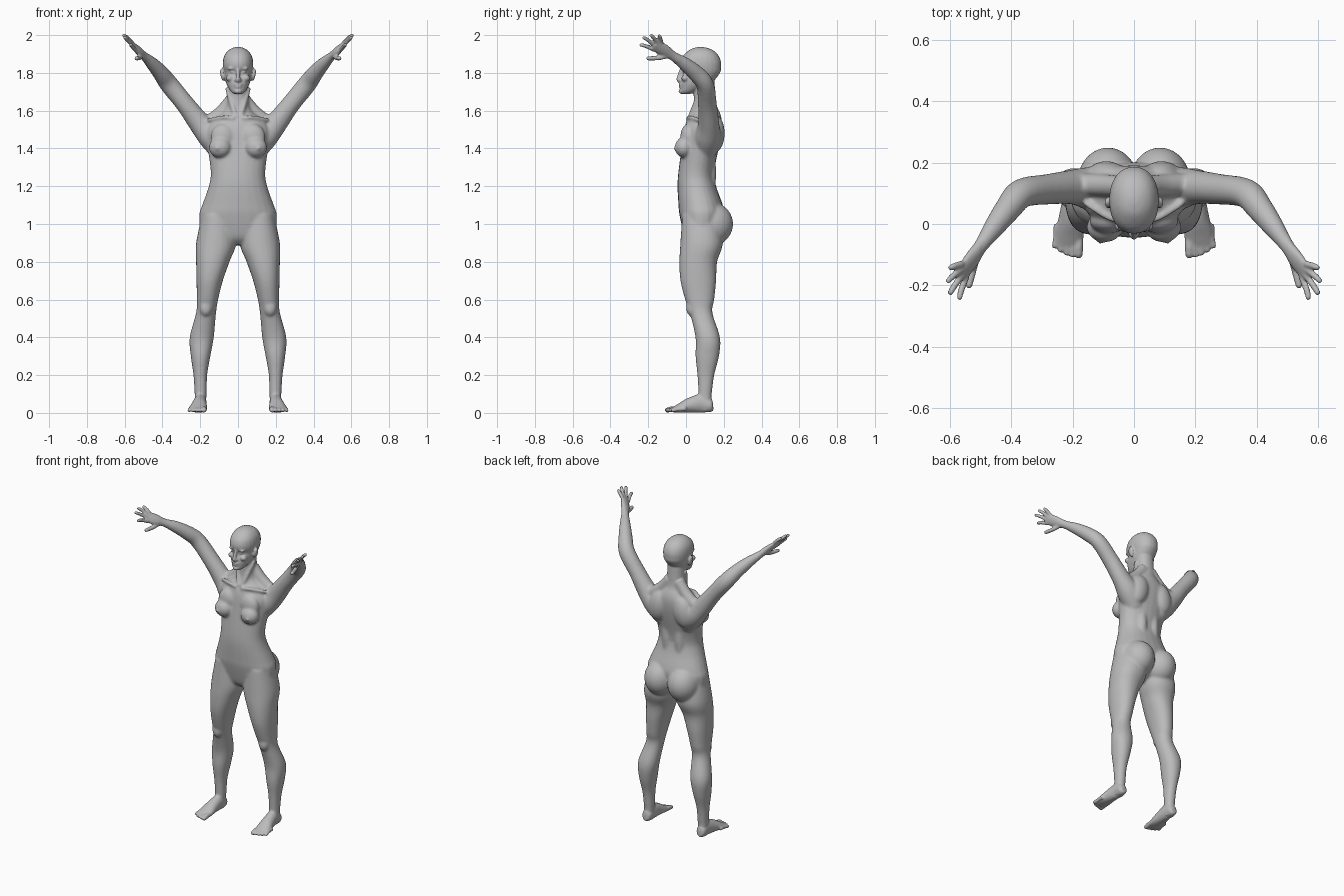
import bpy, bmesh, math
from mathutils import Vector, Matrix

cube = bpy.data.objects.get("Cube")
if cube:
    bpy.data.objects.remove(cube, do_unlink=True)

SIDES = 24
bm = bmesh.new()


def smooth_rows(rows, steps=5):
    """Catmull-Rom interpolation of any rows of numbers."""
    padded = [rows[0], *rows, rows[-1]]
    smooth = []
    for before, start, end, after in zip(padded, padded[1:], padded[2:], padded[3:]):
        for step in range(steps):
            t = step / steps
            row = []
            for a, b, c, d in zip(before, start, end, after):
                cubic = t * (3 * (b - c) + d - a)
                row.append(b + t / 2 * (c - a + t * (2 * a - 5 * b + 4 * c - d + cubic)))
            smooth.append(row)
    return smooth + [list(rows[-1])]


def oval(centre, u, v, power=1):
    """Ring of points; a power below one squares the corners."""
    ring = []
    for i in range(SIDES):
        angle = math.tau * i / SIDES
        c, s = math.cos(angle), math.sin(angle)
        ring.append(centre + u * math.copysign(abs(c) ** power, c)
                    + v * math.copysign(abs(s) ** power, s))
    return ring


def skin(rings, mirror):
    """Bridge rings of points into a closed skin, on one or both sides."""
    for sign in (1, -1) if mirror else (1,):
        loops = [[bm.verts.new((sign * p.x, p.y, p.z)) for p in ring] for ring in rings]
        faces = [bm.faces.new(loops[0]), bm.faces.new(loops[-1])]
        for low, high in zip(loops, loops[1:]):
            for i in range(SIDES):
                faces.append(bm.faces.new((low[i - 1], low[i], high[i], high[i - 1])))
        bmesh.ops.recalc_face_normals(bm, faces=faces)


def stack(rows, mirror):
    """Level ovals; each row is height, inner x, outer x, front y, back y."""
    rings = []
    for height, inner, outer, front, back in smooth_rows(rows):
        centre = Vector((inner + outer, front + back, 2 * height)) / 2
        width, depth = (outer - inner) / 2, (back - front) / 2
        rings.append(oval(centre, Vector((width, 0, 0)), Vector((0, depth, 0)), .92))
    skin(rings, mirror)


def core(rows):
    """Centred stack; each row is height, half width, front y, back y."""
    stack([(height, -half, half, front, back) for height, half, front, back in rows], False)


def tube(rows, side=(1, 0, 0), mirror=True):
    """Ovals along a path; each row is a point, a half width and a half depth."""
    rows = smooth_rows(rows)
    points = [Vector(row[:3]) for row in rows]
    last = len(points) - 1
    rings = []
    for i, (*_, width, depth) in enumerate(rows):
        along = (points[min(i + 1, last)] - points[max(i - 1, 0)]).normalized()
        u = Vector(side)
        u = (u - along * u.dot(along)).normalized()
        rings.append(oval(points[i], u * width, along.cross(u) * depth))
    skin(rings, mirror)


def cord(path, radius, side=(1, 0, 0)):
    """Round tube of even thickness."""
    tube([(*point, radius, radius) for point in path], side)


def digit(root, bend, tip, radius, side=(1, 0, 0)):
    """Finger or toe with a rounded tip."""
    root, bend, tip = Vector(root), Vector(bend), Vector(tip)
    back = (bend - tip).normalized() * radius
    spots = ((root, 1), (bend, 1), (tip + back, .9), (tip + back / 3, .7), (tip, .2))
    tube([(*spot, radius * scale, radius * scale) for spot, scale in spots], side)


def blob(centre, radii, tilt=0, mirror=True):
    """Ellipsoid, on one or both sides."""
    x, y, z = centre
    for sign in (1, -1) if mirror else (1,):
        place = Matrix.Translation((sign * x, y, z)) @ Matrix.Rotation(sign * tilt, 4, 'Y')
        bmesh.ops.create_uvsphere(bm, u_segments=SIDES, v_segments=16, radius=1,
                                  matrix=place @ Matrix.Diagonal((*radii, 1)))


# Torso and neck
core([(.89, .05, .03, .1), (.92, .13, 0, .15), (.96, .195, -.015, .175), (1.05, .205, -.035, .2),
      (1.1, .19, -.04, .195), (1.2, .155, -.045, .16), (1.28, .145, -.04, .15),
      (1.43, .165, -.02, .18), (1.5, .17, -.01, .19), (1.55, .14, .005, .19),
      (1.59, .085, .03, .18), (1.64, .06, .04, .16), (1.77, .055, .04, .15)])

# Bust, shoulder blades, buttocks and back muscles
blob((.095, -.01, 1.405), (.06, .05, .055))
blob((.08, .01, 1.46), (.065, .04, .07))
blob((.11, -.058, 1.4), (.01, .01, .01))
blob((.09, .155, 1.48), (.065, .05, .1), -.2)
blob((.085, .135, 1), (.1, .115, .115))
blob((.045, .125, 1.27), (.035, .035, .17))

# Collar bones, shoulder slopes and neck muscles
cord([(.02, .01, 1.56), (.08, .02, 1.565), (.16, .07, 1.55)], .011)
cord([(.03, .12, 1.66), (.09, .125, 1.59), (.17, .13, 1.53)], .036)
cord([(.01, .02, 1.565), (.035, .05, 1.64), (.055, .09, 1.72)], .013)

# Legs and kneecaps
stack([(1.05, .03, .19, -.02, .17), (.9, .01, .222, -.03, .195), (.8, .045, .222, -.035, .165),
       (.7, .08, .22, -.03, .16), (.6, .105, .218, -.005, .15), (.53, .116, .222, .02, .14),
       (.4, .128, .256, .05, .18), (.3, .146, .25, .05, .175), (.2, .163, .236, .06, .15),
       (.1, .166, .23, .066, .137), (.01, .175, .225, .07, .13)], True)
blob((.17, .03, .555), (.034, .03, .045))

# Feet
tube([(.2, .144, .035, .014, .02), (.2, .13, .036, .03, .034), (.2, .08, .05, .034, .05),
      (.205, .02, .04, .04, .04), (.21, -.03, .026, .047, .026), (.214, -.075, .015, .042, .012)])

# Toes, shorter and closer to the outside
for i in range(5):
    x = .18 + .018 * i
    tip = -.112 + .002 * i * i
    digit((x, tip + .08, .022), (x, tip + .04, .02), (x + .002 * i, tip, .012),
          .011 if i else .015)

# Arms and palms
across = Vector((-.26, -.68, -.68))
tube([(.08, .1, 1.38, .06, .06), (.14, .115, 1.46, .07, .07), (.2, .12, 1.53, .056, .06),
      (.28, .113, 1.635, .05, .05), (.365, .1, 1.74, .047, .05), (.41, .05, 1.8, .044, .043),
      (.455, -.01, 1.85, .036, .034), (.497, -.07, 1.89, .026, .022),
      (.53, -.118, 1.92, .035, .018), (.566, -.168, 1.95, .035, .01)], across)

# Fingers and thumbs
knuckle = Vector((.553, -.15, 1.942))
tips = ((.604, -.145, 2), (.61, -.19, 2.003), (.602, -.23, 1.99), (.57, -.248, 1.95))
for i, tip in enumerate(tips):
    root = knuckle + across * .02 * (i - 1.5)
    arch = Vector((.003, 0, .005))
    digit(root, root.lerp(Vector(tip), .55) + arch, tip, .0105, across)
digit((.508, -.09, 1.893), (.522, -.14, 1.88), (.54, -.21, 1.876), .0125, across)

# Head
core([(1.688, .02, -.022, .02), (1.7, .036, -.03, .05), (1.72, .05, -.03, .09),
      (1.75, .064, -.03, .14), (1.8, .074, -.017, .18), (1.83, .08, -.03, .186),
      (1.86, .08, -.03, .185), (1.89, .073, -.017, .173), (1.915, .056, .01, .15),
      (1.93, .034, .035, .12), (1.937, .012, .065, .09)])

# Brows, eyes, cheeks and ears
blob((.032, -.014, 1.824), (.024, .012, .008), .1)
blob((.03, -.007, 1.803), (.013, .011, .008))
blob((.042, -.004, 1.772), (.022, .02, .018))
blob((.083, .07, 1.79), (.01, .02, .034), .2)

# Nose and nostrils
tube([(0, -.02, 1.825, .01, .01), (0, -.03, 1.795, .01, .012),
      (0, -.04, 1.766, .012, .011), (0, -.03, 1.754, .012, .01)], mirror=False)
blob((.012, -.03, 1.762), (.008, .01, .007))

# Lips and chin
for height, half, thick in ((1.738, .024, .0065), (1.724, .02, .0065), (1.702, .02, .013)):
    blob((0, -.026, height), (half, .013, thick), mirror=False)

# One continuous skin
mesh = bpy.data.meshes.new("body")
bm.to_mesh(mesh)
bm.free()
body = bpy.data.objects.new("body", mesh)
bpy.context.collection.objects.link(body)
weld = body.modifiers.new("weld_parts", 'REMESH')
weld.mode = 'VOXEL'
weld.voxel_size = .0055
bpy.context.view_layer.update()
graph = bpy.context.evaluated_depsgraph_get()
fused = bpy.data.meshes.new_from_object(body.evaluated_get(graph))
body.modifiers.clear()
body.data = fused

# Soften the trunk and limbs more than the face, hands and feet
soft = body.vertex_groups.new(name="trunk_and_limbs")
soft.add([v.index for v in fused.vertices
          if .08 < v.co.z < 1.67 or (.12 < abs(v.co.x) < .5 and v.co.z > 1.6)], 1, 'REPLACE')
for name, group, repeats in (("soften_limbs", soft.name, 22), ("soften_all", "", 3)):
    soften = body.modifiers.new(name, 'SMOOTH')
    soften.factor = .5
    soften.iterations = repeats
    soften.vertex_group = group

# Plain grey skin
grey = bpy.data.materials.new("plain_grey")
grey.use_nodes = True
colour = (.5, .5, .5, 1)
grey.diffuse_color = colour
grey.node_tree.nodes["Principled BSDF"].inputs["Base Color"].default_value = colour
fused.materials.clear()
fused.materials.append(grey)
for poly in fused.polygons:
    poly.use_smooth = True
    poly.material_index = 0
